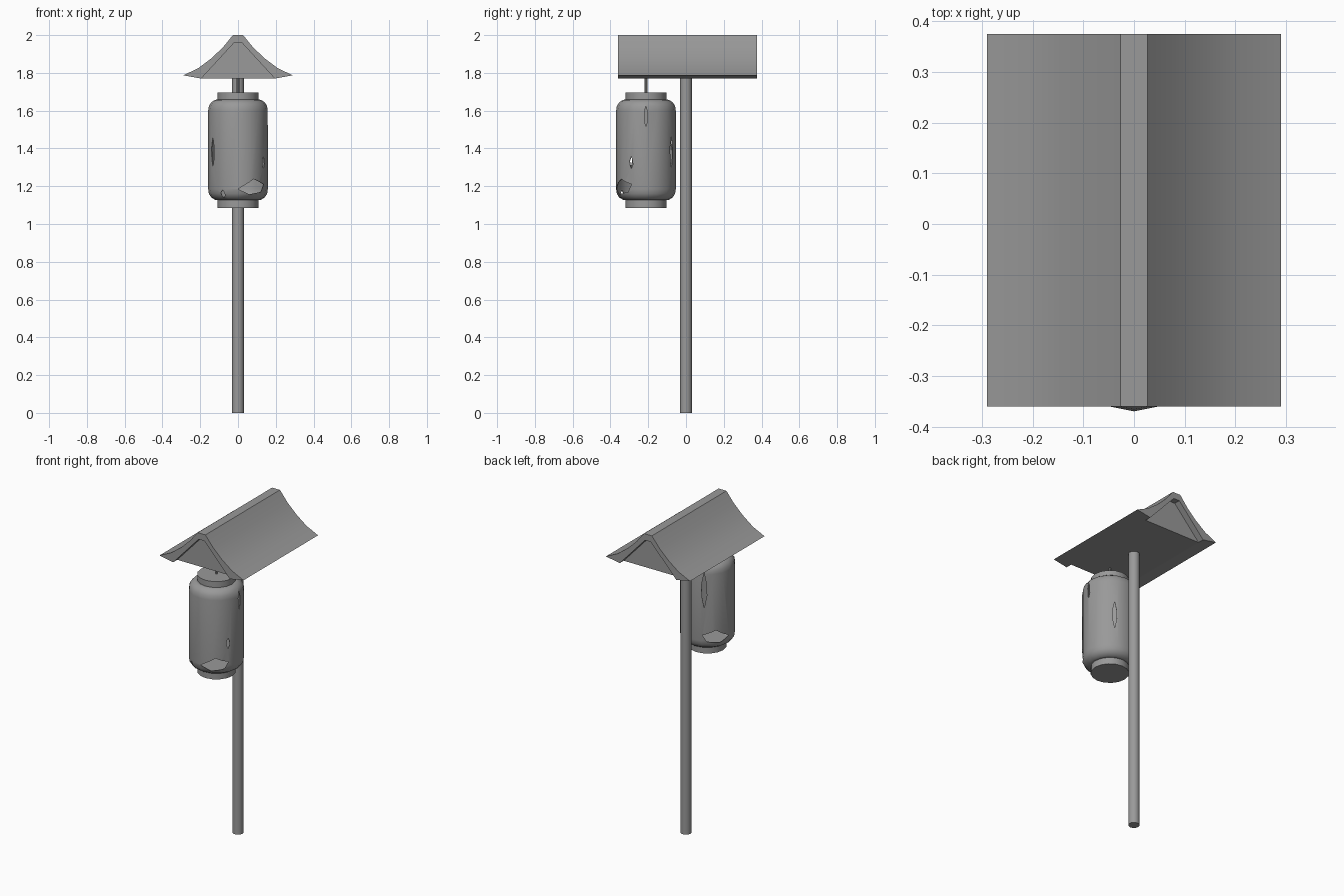
import bpy, bmesh
from math import sin, cos, radians, pi
from mathutils import Vector

cube = bpy.data.objects.get("Cube")
if cube:
    bpy.data.objects.remove(cube, do_unlink=True)

grey = bpy.data.materials.new("plain grey")
grey.use_nodes = True
colour = (0.32, 0.32, 0.32, 1)
grey.diffuse_color = colour
shader = next(n for n in grey.node_tree.nodes if n.type == 'BSDF_PRINCIPLED')
shader.inputs["Base Color"].default_value = colour

JAR_Y = -0.212


def finish(name, bm, smooth=True, fix_normals=True):
    if fix_normals:
        bmesh.ops.recalc_face_normals(bm, faces=bm.faces)
    mesh = bpy.data.meshes.new(name)
    bm.to_mesh(mesh)
    bm.free()
    mesh.materials.append(grey)
    ob = bpy.data.objects.new(name, mesh)
    bpy.context.collection.objects.link(ob)
    if smooth:
        bpy.ops.object.select_all(action='DESELECT')
        ob.select_set(True)
        bpy.context.view_layer.objects.active = ob
        bpy.ops.object.shade_smooth_by_angle(angle=radians(30))
    return ob


def prism(bm, points, offset):
    """Extrude a polygon along an offset vector."""
    face = bm.faces.new([bm.verts.new(p) for p in points])
    new = bmesh.ops.extrude_face_region(bm, geom=[face], use_keep_orig=True)
    verts = [g for g in new["geom"] if isinstance(g, bmesh.types.BMVert)]
    bmesh.ops.translate(bm, verts=verts, vec=offset)


def cylinder(name, y, radius, low, high, sides):
    bm = bmesh.new()
    ring = [(radius * sin(2 * pi * i / sides), y + radius * cos(2 * pi * i / sides), low)
            for i in range(sides)]
    prism(bm, ring, Vector((0, 0, high - low)))
    return finish(name, bm)


def roof_part(name, outline, front, back):
    bm = bmesh.new()
    prism(bm, [(x, front, z) for x, z in outline], Vector((0, back - front, 0)))
    return finish(name, bm)


# Roof: curved shell with a recessed gable block beneath
slope = [(-0.29, 1.787), (-0.21, 1.825), (-0.14, 1.878), (-0.08, 1.935), (-0.027, 2.0)]
under = [(-0.195, 1.77), (-0.02, 1.96)]


def mirrored(half):
    return half + [(-x, z) for x, z in reversed(half)]


roof_part("roof_shell", mirrored(slope) + mirrored(under)[::-1], -0.36, 0.375)
roof_part("gable_block", mirrored(under), -0.32, 0.335)

# Post and hanging wire
cylinder("post", 0, 0.032, 0, 1.775, 16)
cylinder("hanging_wire", JAR_Y, 0.007, 1.69, 1.775, 8)

# Jar end caps
cylinder("jar_bottom_cap", JAR_Y, 0.109, 1.085, 1.132, 16)
cylinder("jar_top_cap", JAR_Y, 0.109, 1.652, 1.695, 16)

# Hollow jar body, lathed around its axis
profile = [(0.1, 1.125), (0.122, 1.128), (0.142, 1.141), (0.154, 1.16), (0.158, 1.185),
           (0.158, 1.6), (0.154, 1.625), (0.142, 1.644), (0.122, 1.657), (0.1, 1.66)]
SIDES = 16
bm = bmesh.new()
rings = [[bm.verts.new((r * cos(2 * pi * i / SIDES), JAR_Y + r * sin(2 * pi * i / SIDES), z))
          for i in range(SIDES)] for r, z in profile]
for low, high in zip(rings, rings[1:]):
    for i in range(SIDES):
        j = (i + 1) % SIDES
        bm.faces.new((low[i], low[j], high[j], high[i]))
jar = finish("jar_body", bm, fix_normals=False)
shell = jar.modifiers.new("wall", 'SOLIDIFY')
shell.thickness = 0.004
shell.offset = -1

# Broken openings: radial cutters through the jar wall
cutters = bmesh.new()


def opening(angle, height, shape):
    a = radians(angle)
    out, side = Vector((cos(a), sin(a), 0)), Vector((-sin(a), cos(a), 0))
    base = Vector((0, JAR_Y, height)) + out * 0.08
    prism(cutters, [base + side * u + Vector((0, 0, v)) for u, v in shape], out * 0.12)


def slit(angle, height, width, length):
    w, h = width / 2, length / 2
    opening(angle, height, [(0, -h), (w, -h * 0.3), (w * 0.8, h * 0.4),
                            (0, h), (-w, h * 0.3), (-w * 0.8, -h * 0.4)])


chip = [(-0.072, -0.015), (-0.01, -0.043), (0.065, -0.03), (0.086, 0.01), (0.015, 0.038)]
opening(-63, 1.2, chip)
opening(148, 1.21, [(-u, v) for u, v in chip])
for angle, height, width, length in ((0, 1.57, 0.018, 0.115), (-30, 1.325, 0.02, 0.065),
                                     (60, 1.38, 0.024, 0.17), (211, 1.38, 0.026, 0.16),
                                     (-122, 1.16, 0.025, 0.04), (118, 1.5, 0.03, 0.22)):
    slit(angle, height, width, length)
cutter = finish("opening_cutter", cutters, smooth=False)
cutter.hide_render = True
cutter.hide_set(True)
cut = jar.modifiers.new("openings", 'BOOLEAN')
cut.operation = 'DIFFERENCE'
cut.solver = 'EXACT'
cut.object = cutter
